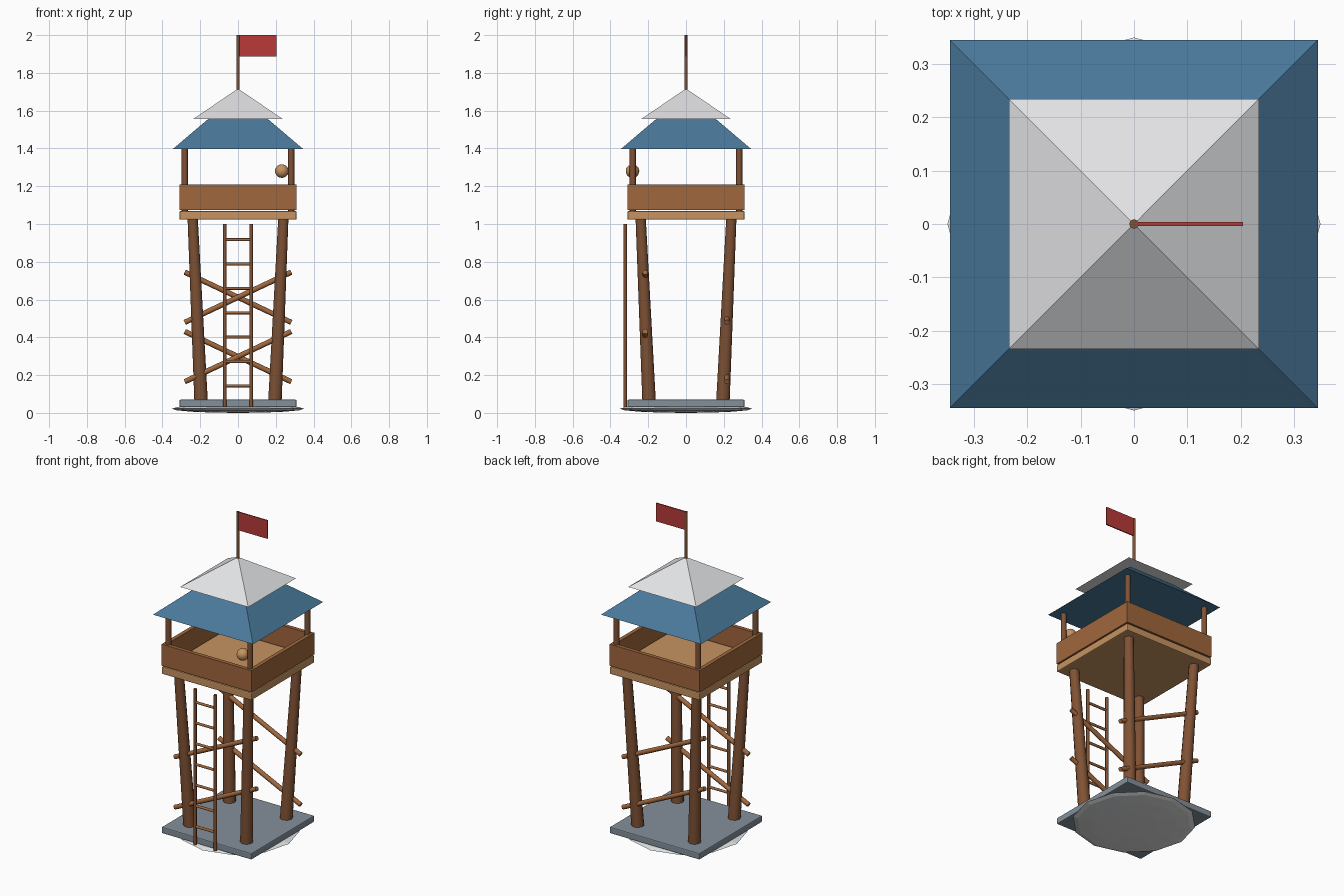
import bpy, math
from mathutils import Vector

if "Cube" in bpy.data.objects:
    bpy.data.objects.remove(bpy.data.objects["Cube"])


def material(name, r, g, b):
    """Material from 0-255 display values, stored as linear."""
    m = bpy.data.materials.new(name)
    lin = [((c / 255 + 0.055) / 1.055) ** 2.4 for c in (r, g, b)]
    m.diffuse_color = (*lin, 1)
    m.use_nodes = True
    m.node_tree.nodes["Principled BSDF"].inputs["Base Color"].default_value = m.diffuse_color
    return m


DARK = material("dark wood", 128, 82, 52)
WOOD = material("plank wood", 160, 103, 61)
TAN = material("light wood", 198, 147, 97)
BLUE = material("blue roof", 74, 121, 156)
WHITE = material("snow white", 226, 227, 229)
STONE = material("grey stone", 132, 144, 155)
RED = material("red cloth", 184, 58, 56)


def finish(name, mat, smooth=False):
    ob = bpy.context.object
    ob.name = name
    ob.data.materials.append(mat)
    if smooth:
        bpy.ops.object.shade_smooth_by_angle(angle=math.radians(50))
    return ob


def box(name, mat, centre, size, bevel=0):
    bpy.ops.mesh.primitive_cube_add(size=1, location=centre)
    ob = bpy.context.object
    ob.scale = size
    bpy.ops.object.transform_apply(location=False, rotation=False, scale=True)
    if bevel:
        mod = ob.modifiers.new("soft edge", 'BEVEL')
        mod.width = bevel
        mod.segments = 2
    return finish(name, mat)


def rod(name, mat, a, b, r1, r2=None, sides=12):
    """Round pole from point a to point b, optionally tapered."""
    a, b = Vector(a), Vector(b)
    d = b - a
    bpy.ops.mesh.primitive_cone_add(
        vertices=sides, radius1=r1, radius2=r1 if r2 is None else r2,
        depth=d.length, location=(a + b) / 2,
        rotation=d.to_track_quat('Z', 'Y').to_euler())
    return finish(name, mat, True)


def pyramid(name, mat, half, z0, z1):
    bpy.ops.mesh.primitive_cone_add(
        vertices=4, radius1=half * math.sqrt(2), radius2=0, depth=z1 - z0,
        location=(0, 0, (z0 + z1) / 2), rotation=(0, 0, math.pi / 4))
    return finish(name, mat)


# Ground patch and stone slab
bpy.ops.mesh.primitive_uv_sphere_add(segments=12, ring_count=8, radius=1,
                                     location=(0, 0, 0.022))
bpy.context.object.scale = (0.35, 0.35, 0.022)
finish("ground_patch", WHITE)
box("base_slab", STONE, (0, 0, 0.05), (0.62, 0.62, 0.04), 0.006)

# Leaning legs and upright roof posts at the four corners
for sx in (-1, 1):
    for sy in (-1, 1):
        rod("leg", DARK, (sx * 0.195, sy * 0.195, 0.05),
            (sx * 0.24, sy * 0.24, 1.03), 0.037, 0.028)
        rod("roof_post", DARK, (sx * 0.282, sy * 0.282, 1.06),
            (sx * 0.282, sy * 0.282, 1.41), 0.016)

# Slanted braces: front ones rise to the right, back ones fall
for sy in (-1, 1):
    for z in (0.298, 0.612):
        rod("brace", WOOD, (-0.282, sy * 0.216, z + sy * 0.133),
            (0.282, sy * 0.216, z - sy * 0.133), 0.014, sides=10)

# Ladder
for sx in (-1, 1):
    rod("ladder_rail", DARK, (sx * 0.07, -0.322, 0.03),
        (sx * 0.07, -0.322, 1.0), 0.01, sides=8)
for i in range(7):
    z = 0.143 + i * 0.129
    rod("ladder_rung", WOOD, (-0.07, -0.322, z), (0.07, -0.322, z), 0.008, sides=8)

# Platform with four railing boards
box("platform", TAN, (0, 0, 1.046), (0.62, 0.62, 0.046), 0.006)
for s in (-1, 1):
    box("railing_front_back", WOOD, (0, s * 0.298, 1.142), (0.62, 0.024, 0.134))
    box("railing_side", WOOD, (s * 0.298, 0, 1.142), (0.024, 0.572, 0.134))

# Round lamp by the front right post
bpy.ops.mesh.primitive_uv_sphere_add(segments=16, ring_count=10, radius=0.036,
                                     location=(0.232, -0.283, 1.28))
finish("lamp", TAN, True)

# Two-tier roof
pyramid("lower_roof", BLUE, 0.345, 1.397, 1.69)
pyramid("upper_roof", WHITE, 0.235, 1.557, 1.717)

# Flag
rod("flag_pole", DARK, (0, 0, 1.69), (0, 0, 2.0), 0.009, sides=8)
box("flag", RED, (0.106, 0, 1.943), (0.198, 0.007, 0.114))
